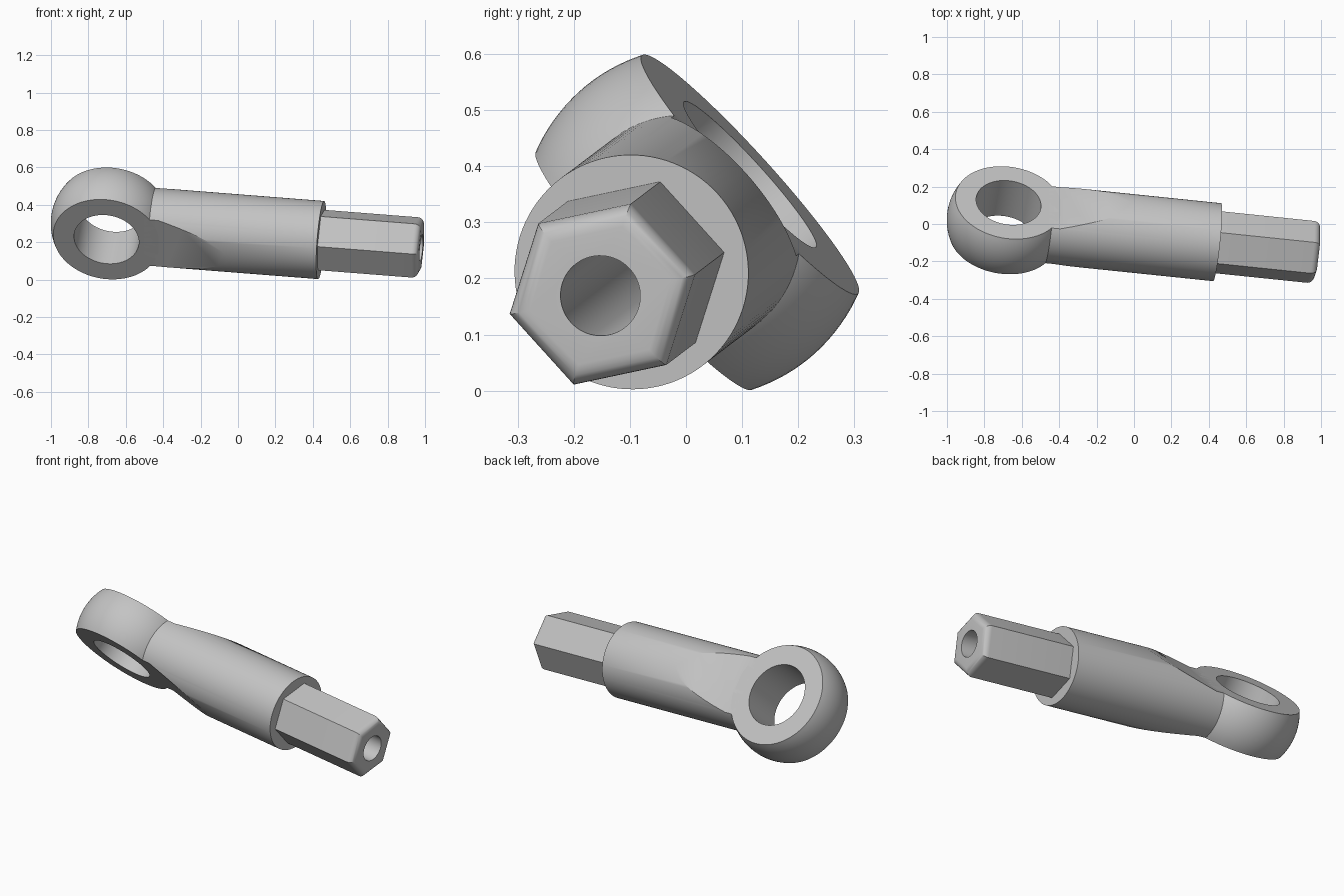
import bpy, bmesh, math
from mathutils import Matrix, Vector

if "Cube" in bpy.data.objects:
    bpy.data.objects.remove(bpy.data.objects["Cube"])

# Tilted frame: local X runs along the shank, local Z through the eye hole
EYE = Vector((-0.687, 0.02, 0.30))
along = Vector((0.9917, -0.1027, -0.0778)).normalized()
hole = Vector((0.1285, 0.735, 0.667))
hole = (hole - along * hole.dot(along)).normalized()
side = hole.cross(along)
FRAME = Matrix.Translation(EYE) @ Matrix((along, side, hole)).transposed().to_4x4()

BALL_R, HALF_THICK, HOLE_R = 0.314, 0.128, 0.175
SHANK_R, SHANK_END = 0.2095, 1.141
HEX_R, TIP = 0.17, 1.681
BORE_R, BORE_START = 0.0715, 0.48

steel = bpy.data.materials.new("grey_steel")
steel.use_nodes = True
steel.diffuse_color = (0.55, 0.55, 0.55, 1)
steel.node_tree.nodes["Principled BSDF"].inputs["Base Color"].default_value = (0.55, 0.55, 0.55, 1)


def make_object(name, bm):
    bmesh.ops.recalc_face_normals(bm, faces=bm.faces[:])
    mesh = bpy.data.meshes.new(name)
    bm.to_mesh(mesh)
    bm.free()
    mesh.materials.append(steel)
    obj = bpy.data.objects.new(name, mesh)
    obj.matrix_world = FRAME
    bpy.context.collection.objects.link(obj)
    return obj


def rod(bm, radius, start, end, sides, turn=0.0):
    """Prism along local X."""
    place = (Matrix.Translation(((start + end) / 2, 0, 0))
             @ Matrix.Rotation(math.pi / 2, 4, 'Y') @ Matrix.Rotation(turn, 4, 'Z'))
    bmesh.ops.create_cone(bm, cap_ends=True, segments=sides, radius1=radius,
                          radius2=radius, depth=end - start, matrix=place)


def select_only(obj):
    bpy.ops.object.select_all(action='DESELECT')
    obj.select_set(True)
    bpy.context.view_layer.objects.active = obj


def carve(obj, cutters):
    select_only(obj)
    for cutter in cutters:
        mod = obj.modifiers.new("cut", 'BOOLEAN')
        mod.operation = 'DIFFERENCE'
        mod.solver = 'EXACT'
        mod.object = cutter
        bpy.ops.object.modifier_apply(modifier=mod.name)


# Eye ring: spherical band with flat faces and a straight hole
bm = bmesh.new()
lat = math.asin(HALF_THICK / BALL_R)
profile = [(HOLE_R, HALF_THICK), (HOLE_R, -HALF_THICK)]
for i in range(17):
    a = -lat + 2 * lat * i / 16
    profile.append((BALL_R * math.cos(a), BALL_R * math.sin(a)))
verts = [bm.verts.new((r, 0, z)) for r, z in profile]
edges = [bm.edges.new((v, verts[(i + 1) % len(verts)])) for i, v in enumerate(verts)]
bmesh.ops.spin(bm, geom=verts + edges, cent=(0, 0, 0), axis=(0, 0, 1),
               angle=math.tau, steps=96, use_merge=True)
bmesh.ops.remove_doubles(bm, verts=bm.verts[:], dist=1e-5)
eye_ring = make_object("eye_ring", bm)

# Cutters: axial bore and the two sloped flats beside the eye
bm = bmesh.new()
rod(bm, BORE_R, BORE_START, TIP + 0.1, 64)
cutters = [make_object("bore_cutter", bm)]
for s in (1, -1):
    bm = bmesh.new()
    outline = [(0.1, HALF_THICK), (0.28, HALF_THICK), (0.75, 0.229), (0.75, 0.4), (0.1, 0.4)]
    face = bm.faces.new([bm.verts.new((t, -0.4, s * h)) for t, h in outline])
    new = bmesh.ops.extrude_face_region(bm, geom=[face])["geom"]
    bmesh.ops.translate(bm, vec=(0, 0.8, 0),
                        verts=[v for v in new if isinstance(v, bmesh.types.BMVert)])
    cutters.append(make_object("flat_cutter", bm))

# Round shank
bm = bmesh.new()
rod(bm, SHANK_R, 0.2, SHANK_END, 96)
shank = make_object("round_shank", bm)
carve(shank, cutters)

# Hexagonal end with a rounded rim
bm = bmesh.new()
rod(bm, HEX_R, SHANK_END, TIP, 6)
rim = [e for e in bm.edges if all(v.co.x > TIP - 0.01 for v in e.verts)]
bmesh.ops.bevel(bm, geom=rim, offset=0.035, segments=6, profile=0.5, affect='EDGES')
hex_end = make_object("hex_end", bm)
carve(hex_end, cutters[:1])

for cutter in cutters:
    bpy.data.objects.remove(cutter)
for obj in (eye_ring, shank, hex_end):
    select_only(obj)
    bpy.ops.object.shade_smooth_by_angle(angle=math.radians(30))
